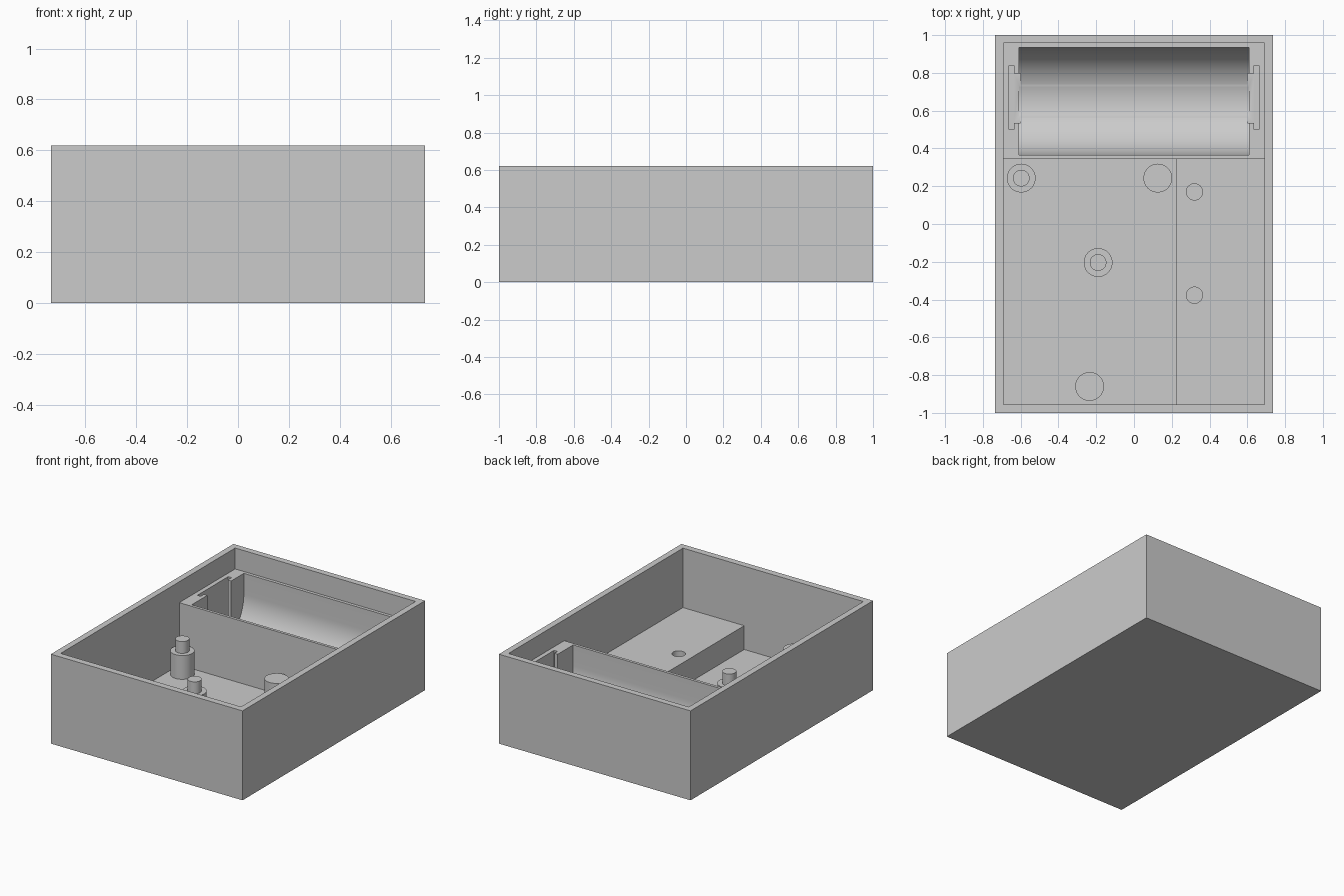
import bpy, bmesh, math

cube = bpy.data.objects.get("Cube")
if cube:
    bpy.data.objects.remove(cube, do_unlink=True)

grey = bpy.data.materials.new("plain grey")
grey.use_nodes = True
grey.diffuse_color = (0.6, 0.6, 0.6, 1)
grey.node_tree.nodes["Principled BSDF"].inputs["Base Color"].default_value = (0.6, 0.6, 0.6, 1)


def prism(name, profile, axis, low, high):
    """Extrude a closed 2D profile along x or z."""
    bm = bmesh.new()
    place = (lambda a, b, t: (t, a, b)) if axis == "x" else (lambda a, b, t: (a, b, t))
    ends = [[bm.verts.new(place(a, b, t)) for a, b in profile] for t in (low, high)]
    for ring in ends:
        bm.faces.new(ring)
    n = len(profile)
    for i in range(n):
        j = (i + 1) % n
        bm.faces.new((ends[0][i], ends[0][j], ends[1][j], ends[1][i]))
    bmesh.ops.recalc_face_normals(bm, faces=bm.faces)
    mesh = bpy.data.meshes.new(name)
    bm.to_mesh(mesh)
    bm.free()
    mesh.materials.append(grey)
    obj = bpy.data.objects.new(name, mesh)
    bpy.context.collection.objects.link(obj)
    return obj


def box(name, x0, x1, y0, y1, z0, z1):
    return prism(name, [(x0, y0), (x1, y0), (x1, y1), (x0, y1)], "z", z0, z1)


def arc(cx, cy, r, start, end, steps):
    return [(cx + r * math.cos(start + (end - start) * i / steps),
             cy + r * math.sin(start + (end - start) * i / steps)) for i in range(steps + 1)]


def rod(name, x, y, r, z0, z1):
    return prism(name, arc(x, y, r, 0, math.tau, 48)[:-1], "z", z0, z1)


def activate(obj):
    bpy.ops.object.select_all(action="DESELECT")
    obj.select_set(True)
    bpy.context.view_layer.objects.active = obj


def smooth(obj):
    activate(obj)
    bpy.ops.object.shade_smooth_by_angle(angle=math.radians(30))


def cut(obj, *cutters):
    for cutter in cutters:
        cutter.hide_render = True
        mod = obj.modifiers.new("cut", "BOOLEAN")
        mod.operation, mod.solver, mod.object = "DIFFERENCE", "EXACT", cutter
        activate(obj)
        bpy.ops.object.modifier_apply(modifier=mod.name)
        bpy.data.objects.remove(cutter, do_unlink=True)


W, H = 0.735, 0.62             # half width and height of the case
IN_X, FLOOR = 0.692, 0.043     # inner half width and floor level
SHELF = 0.208                  # height of platform and posts

# Open case
case = box("case", -W, W, -1, 1, 0, H)
cut(case, box("cavity", -IN_X, IN_X, -0.955, 0.957, FLOOR, 1))

# Cradle with a round-bottomed trough and a contact slot at each end
cradle = box("battery_cradle", -IN_X - 0.01, IN_X + 0.01, 0.345, 0.967, 0.02, 0.475)
trough = arc(0.65, 0.332, 0.285, math.pi, math.tau, 48) + [(0.935, 0.8), (0.365, 0.8)]
cut(cradle, prism("trough", trough, "x", -0.61, 0.61))
for side in (-1, 1):
    neck = sorted((side * 0.6, side * 0.645))
    slot = sorted((side * 0.636, side * 0.662))
    cut(cradle, box("neck", *neck, 0.535, 0.797, 0.06, 1),
        box("slot", *slot, 0.5, 0.838, 0.06, 1))
smooth(cradle)

# Raised platform with two screw holes
platform = box("platform", 0.222, IN_X + 0.01, -0.965, 0.355, 0.02, SHELF)
for y in (0.17, -0.377):
    cut(platform, rod("hole", 0.32, y, 0.043, 0.06, 1))
smooth(platform)

# Support posts, two of them with locating pins
for i, (x, y, pin) in enumerate([(-0.597, 0.243, True), (-0.19, -0.204, True),
                                 (0.126, 0.243, False), (-0.235, -0.86, False)], 1):
    smooth(rod(f"post_{i}", x, y, 0.076, 0.03, SHELF))
    if pin:
        smooth(rod(f"pin_{i}", x, y, 0.044, SHELF - 0.02, 0.29))
